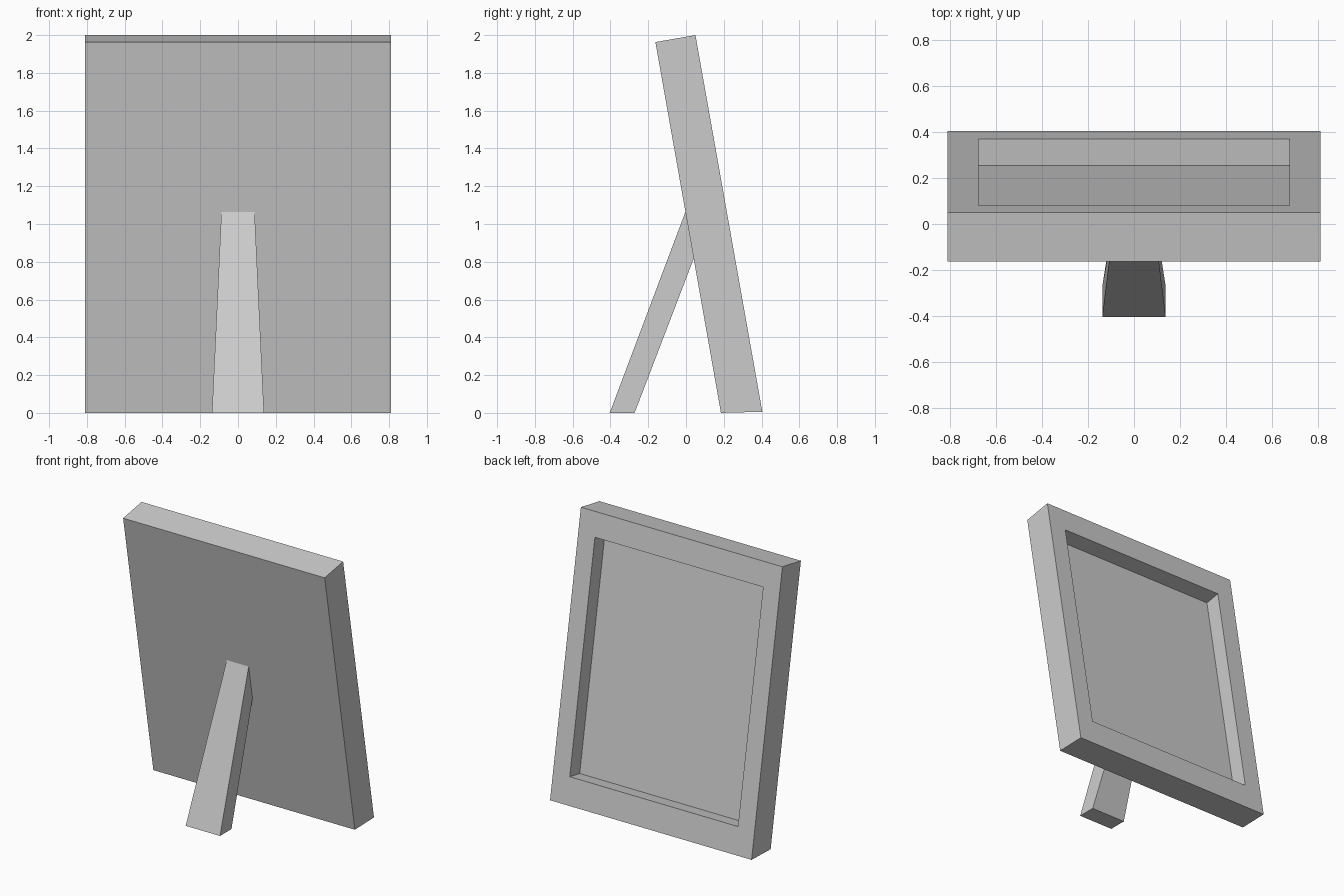
import bpy
import bmesh
from mathutils import Vector

cube = bpy.data.objects.get("Cube")
if cube:
    bpy.data.objects.remove(cube, do_unlink=True)

grey = bpy.data.materials.new("plain grey")
grey.use_nodes = True
colour = (0.6, 0.6, 0.6, 1)
grey.diffuse_color = colour
grey.node_tree.nodes["Principled BSDF"].inputs["Base Color"].default_value = colour


def profile_solid(profile):
    """Solid from a side profile of (half width, y, z) points."""
    bm = bmesh.new()
    left = [bm.verts.new((w, y, z)) for w, y, z in profile]
    right = [bm.verts.new((-w, y, z)) for w, y, z in profile]
    bm.faces.new(left)
    bm.faces.new(right[::-1])
    for i in range(len(profile)):
        j = (i + 1) % len(profile)
        bm.faces.new((left[i], right[i], right[j], left[j]))
    bmesh.ops.recalc_face_normals(bm, faces=bm.faces[:])
    return bm


def add_object(name, bm):
    mesh = bpy.data.meshes.new(name)
    bm.to_mesh(mesh)
    bm.free()
    mesh.materials.append(grey)
    obj = bpy.data.objects.new(name, mesh)
    bpy.context.collection.objects.link(obj)
    return obj


# Leaning frame slab
HALF = 0.81
low, high = Vector((0, 0.404, 0.006)), Vector((0, 0.05, 2.0))
bm = profile_solid([(HALF, 0.185, 0), (HALF, low.y, low.z),
                    (HALF, high.y, high.z), (HALF, -0.162, 1.963)])

# Picture recess, sunk square to the open face
bm.faces.ensure_lookup_table()
face = max(bm.faces, key=lambda f: f.normal.y)
normal = face.normal.copy()
middle = face.calc_center_median().z


def set_opening(depth):
    for v in face.verts:
        edge = low.lerp(high, 0.914 if v.co.z > middle else 0.097)
        v.co = Vector((0.676 if v.co.x > 0 else -0.676, edge.y, edge.z)) - normal * depth


bmesh.ops.inset_individual(bm, faces=[face], thickness=0.1)
set_opening(0)
bmesh.ops.inset_individual(bm, faces=[face], thickness=0.05)
set_opening(0.117)
add_object("picture_frame", bm)

# Tapered prop leg
bm = profile_solid([(0.138, -0.404, 0), (0.138, -0.272, 0),
                    (0.088, 0.042, 0.82), (0.088, -0.002, 1.067)])
add_object("support_leg", bm)
